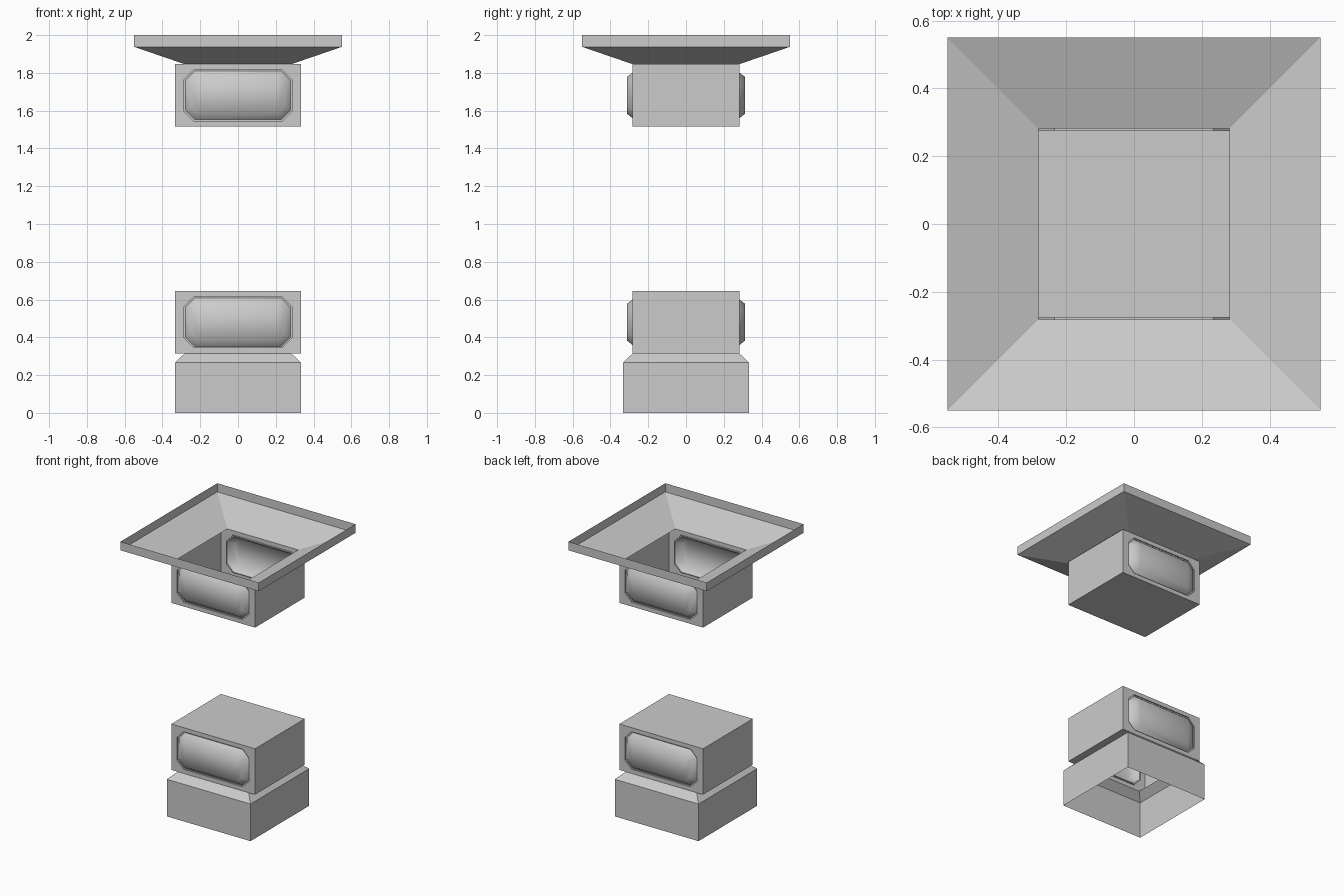
import bpy, bmesh

if "Cube" in bpy.data.objects:
    bpy.data.objects.remove(bpy.data.objects["Cube"])

W, D = 0.333, 0.282          # half widths of the blocks
H = 0.165                    # half height of a panelled block


def finish(name, bm):
    bmesh.ops.remove_doubles(bm, verts=bm.verts, dist=1e-5)
    bmesh.ops.recalc_face_normals(bm, faces=bm.faces)
    me = bpy.data.meshes.new(name)
    bm.to_mesh(me)
    bm.free()
    ob = bpy.data.objects.new(name, me)
    bpy.context.collection.objects.link(ob)
    return ob


def square_shell(name, rings):
    """Open square tube through (half width, z) rings."""
    bm = bmesh.new()
    loops = [[bm.verts.new((sx * r, sy * r, z))
              for sx, sy in ((-1, -1), (1, -1), (1, 1), (-1, 1))]
             for r, z in rings]
    for a, b in zip(loops, loops[1:]):
        for i in range(4):
            j = (i + 1) % 4
            bm.faces.new((a[i], a[j], b[j], b[i]))
    return finish(name, bm)


def octagon(bm, hx, hz, c, y, z):
    pts = [(-hx + c, -hz), (hx - c, -hz), (hx, -hz + c), (hx, hz - c),
           (hx - c, hz), (-hx + c, hz), (-hx, hz - c), (-hx, -hz + c)]
    return [bm.verts.new((px, y, z + pz)) for px, pz in pts]


def panel_block(name, z, open_dir):
    """Hollow block, one end pierced, cushioned panels on front and back."""
    bm = bmesh.new()

    def quad(*pts):
        return bm.faces.new([bm.verts.new(p) for p in pts])

    # side walls and closed end
    for s in (-1, 1):
        quad((s * W, -D, z - H), (s * W, D, z - H), (s * W, D, z + H), (s * W, -D, z + H))
    zc, zo = z - open_dir * H, z + open_dir * H
    quad((-W, -D, zc), (W, -D, zc), (W, D, zc), (-W, D, zc))
    # narrow rims beside the opening
    for s in (-1, 1):
        quad((s * W, -D, zo), (s * W, D, zo), (s * D, D, zo), (s * D, -D, zo))
    # panelled walls
    for s in (-1, 1):
        corner = [bm.verts.new((x, s * D, z + dz)) for x, dz in
                  ((-W, -H), (W, -H), (W, H), (-W, H))]
        rings = [octagon(bm, 0.286 - i, 0.135 - i, c, s * y, z) for i, c, y in
                 ((0, 0.052, D), (0, 0.052, 0.274), (0.007, 0.05, 0.274),
                  (0.038, 0.042, 0.313))]
        o = rings[0]
        for i in range(4):
            a, b = corner[i], corner[(i + 1) % 4]
            bm.faces.new((a, b, o[2 * i + 1], o[2 * i]))
            bm.faces.new((b, o[(2 * i + 2) % 8], o[2 * i + 1]))
        for k in range(3):
            a, b = rings[k], rings[k + 1]
            for i in range(8):
                j = (i + 1) % 8
                bm.faces.new((a[i], a[j], b[j], b[i])).smooth = (k == 2)
        p = rings[3]
        for idx in ((0, 1, 4, 5), (1, 2, 3, 4), (0, 5, 6, 7)):
            bm.faces.new([p[i] for i in idx]).smooth = True
    return finish(name, bm)


# lower half: plinth with sloped shoulder, then panelled block
square_shell("plinth", [(W, 0), (W, 0.267), (D, 0.315)])
panel_block("lower_panel_block", 0.48, -1)

# upper half: panelled block under a flared, open capital
panel_block("upper_panel_block", 1.681, 1)
square_shell("flared_capital", [(D, 1.846), (0.55, 1.938), (0.55, 2.0)])
